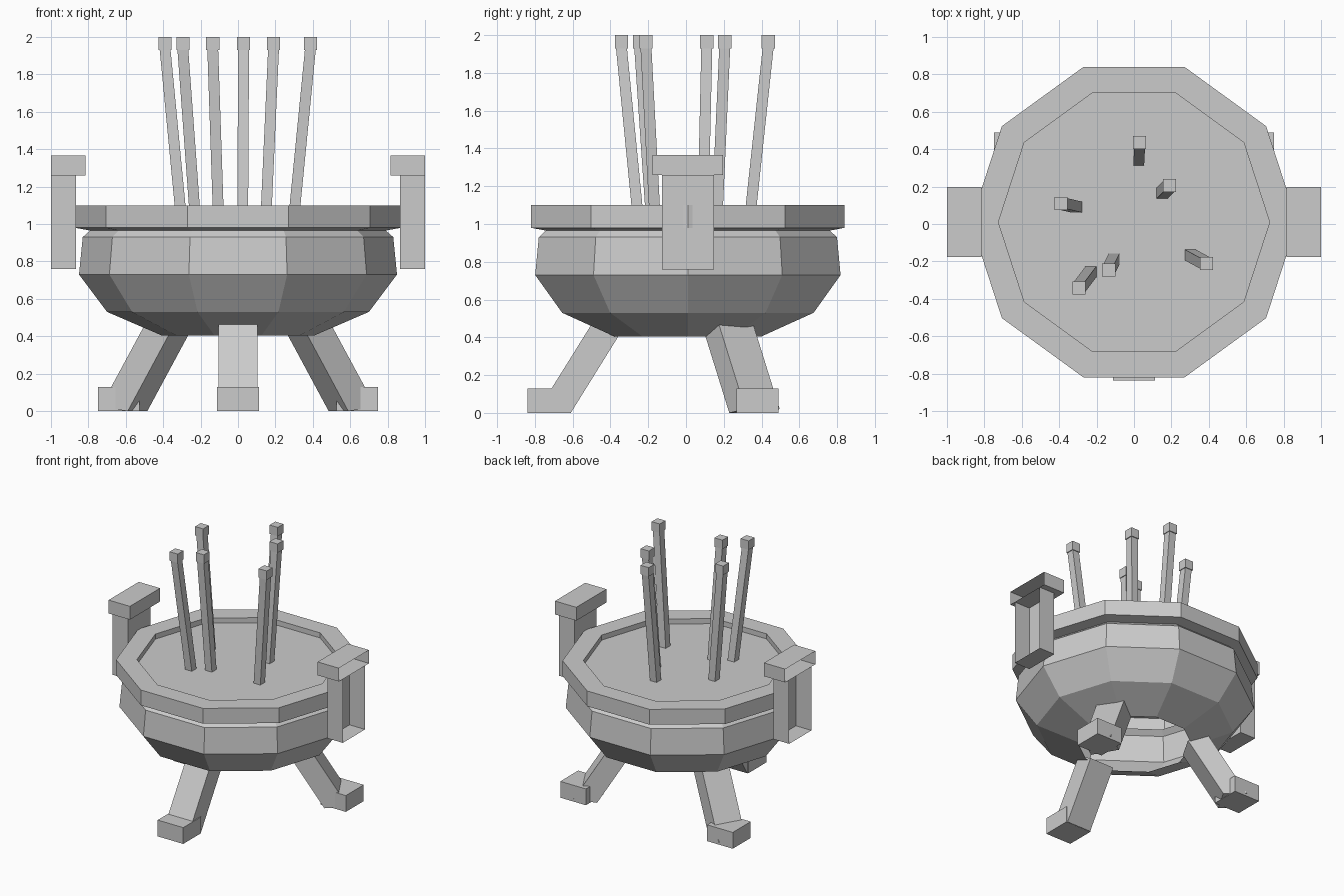
import bpy
from math import cos, sin, pi, radians

if "Cube" in bpy.data.objects:
    bpy.data.objects.remove(bpy.data.objects["Cube"])

CY = 0.01      # centre line of the pot
SIDES = 10


def mesh_object(name, verts, faces):
    me = bpy.data.meshes.new(name)
    me.from_pydata(verts, [], faces)
    me.update()
    ob = bpy.data.objects.new(name, me)
    bpy.context.collection.objects.link(ob)
    return ob


def lathe(name, profile, cap_last=False):
    """Ten-sided revolve of (radius, z) points, running from the outside bottom up."""
    verts = [(r * cos(2 * pi * i / SIDES), CY + r * sin(2 * pi * i / SIDES), z)
             for r, z in profile for i in range(SIDES)]
    faces = []
    for k in range(len(profile) - 1):
        for i in range(SIDES):
            j = (i + 1) % SIDES
            a, b = k * SIDES, (k + 1) * SIDES
            faces.append((a + i, a + j, b + j, b + i))
    if cap_last:
        b = (len(profile) - 1) * SIDES
        faces.append(tuple(range(b, b + SIDES)))
    return mesh_object(name, verts, faces)


def hexa(name, bottom, top, skip=()):
    """Six-sided block from two counter-clockwise quads; skip drops faces by index."""
    faces = [(3, 2, 1, 0), (4, 5, 6, 7), (0, 1, 5, 4),
             (1, 2, 6, 5), (2, 3, 7, 6), (3, 0, 4, 7)]
    return mesh_object(name, bottom + top, [f for i, f in enumerate(faces) if i not in skip])


def quad(x0, x1, y0, y1, z):
    return [(x0, y0, z), (x1, y0, z), (x1, y1, z), (x0, y1, z)]


def box(name, x0, x1, y0, y1, z0, z1, skip=()):
    return hexa(name, quad(x0, x1, y0, y1, z0), quad(x0, x1, y0, y1, z1), skip)


# Pot body, open underneath
lathe("bowl", [(0.41, 0.405), (0.70, 0.53), (0.85, 0.73), (0.83, 0.93), (0.79, 0.965)])

# Thick rim with the sunken ash surface closing the top
lathe("rim", [(0.79, 0.965), (0.873, 0.98), (0.873, 1.10), (0.725, 1.10), (0.725, 1.06)])
lathe("ash", [(0.725, 1.06)], cap_last=True)

# Handles: hollow blocks, open on the outer side
for side, s in (("right", 1), ("left", -1)):
    for part, xi, hw, z0, z1 in (("handle", 0.865, 0.138, 0.76, 1.26),
                                 ("handle_cap", 0.815, 0.187, 1.26, 1.365)):
        x0, x1 = sorted((s * xi, s * 1.0))
        box(f"{side}_{part}", x0, x1, CY - hw, CY + hw, z0, z1, skip=(3 if s > 0 else 5,))

# Three splayed legs with square feet
W = 0.105
for name, ang in (("front", -90), ("back_right", 30), ("back_left", 150)):
    a = radians(ang)

    def at(r, t, z):
        return (r * cos(a) - t * sin(a), CY + r * sin(a) + t * cos(a), z)

    hexa(f"{name}_leg",
         [at(0.62, -W, 0.0), at(0.79, -W, 0.02), at(0.79, W, 0.02), at(0.62, W, 0.0)],
         [at(0.365, -W, 0.41), at(0.50, -W, 0.485), at(0.50, W, 0.485), at(0.365, W, 0.41)])
    fx, fy = 0.737 * cos(a), CY + 0.737 * sin(a)
    box(f"{name}_foot", fx - 0.111, fx + 0.111, fy - 0.111, fy + 0.111, 0.0, 0.128)

# Incense sticks: (base x, base y, tip x, tip y)
sticks = [(0.025, 0.34, 0.03, 0.435), (0.15, 0.165, 0.19, 0.205),
          (-0.305, 0.09, -0.39, 0.11), (-0.23, -0.255, -0.295, -0.342),
          (-0.105, -0.185, -0.135, -0.245), (0.30, -0.165, 0.387, -0.212)]
H, T = 0.029, 0.035
for n, (bx, by, tx, ty) in enumerate(sticks, 1):
    hexa(f"incense_stick_{n}",
         quad(bx - H, bx + H, by - H, by + H, 1.05),
         quad(tx - H, tx + H, ty - H, ty + H, 1.935))
    box(f"incense_tip_{n}", tx - T, tx + T, ty - T, ty + T, 1.93, 2.0)
